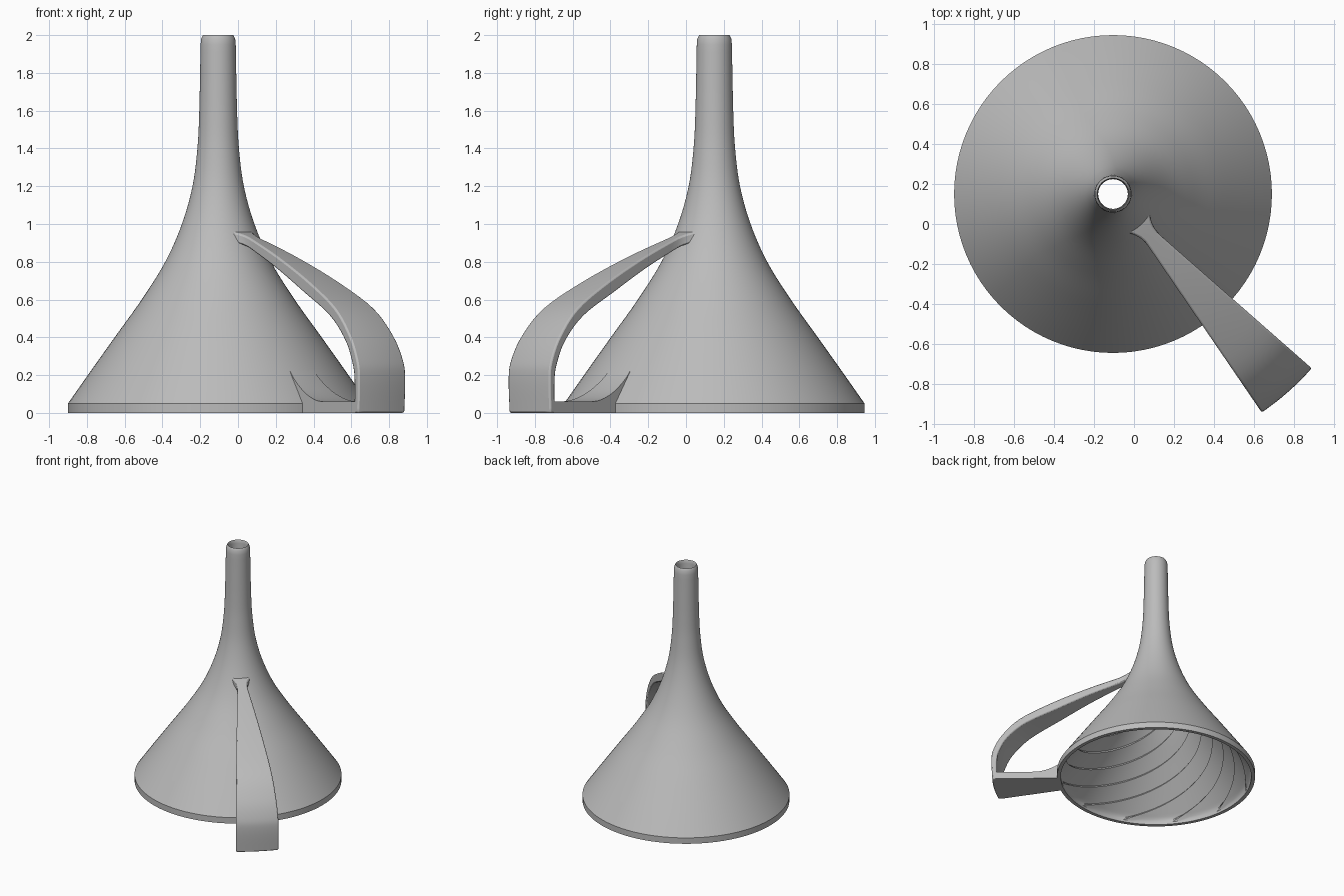
import bpy, bmesh, math

if "Cube" in bpy.data.objects:
    bpy.data.objects.remove(bpy.data.objects["Cube"])

CX, CY = -0.105, 0.15            # funnel axis
AIM = math.radians(-48.5)        # handle direction
SEG, TEETH, SHIFT = 96, 12, 61   # sides, spiral ribs, columns of twist
STEP = 2 * math.pi / SEG

grey = bpy.data.materials.new("grey_plastic")
grey.diffuse_color = (0.5, 0.5, 0.5, 1)
grey.use_nodes = True
grey.node_tree.nodes["Principled BSDF"].inputs["Base Color"].default_value = grey.diffuse_color


def spline(points, n):
    """Catmull-Rom through the points, n samples per span."""
    p = [points[0]] + list(points) + [points[-1]]
    out = []
    for i in range(1, len(p) - 2):
        for k in range(n):
            t = k / n
            out.append(tuple(
                0.5 * (2*b + (c-a)*t + (2*a-5*b+4*c-d)*t*t + (3*b-a-3*c+d)*t**3)
                for a, b, c, d in zip(p[i-1], p[i], p[i+1], p[i+2])))
    return out + [tuple(points[-1])]


def polar(r, a, z):
    return (CX + r * math.cos(a), CY + r * math.sin(a), z)


def finish(bm, name, bevel=0):
    bmesh.ops.recalc_face_normals(bm, faces=bm.faces)
    mesh = bpy.data.meshes.new(name)
    bm.to_mesh(mesh)
    bm.free()
    mesh.materials.append(grey)
    ob = bpy.data.objects.new(name, mesh)
    bpy.context.collection.objects.link(ob)
    bpy.ops.object.select_all(action='DESELECT')
    ob.select_set(True)
    bpy.context.view_layer.objects.active = ob
    if bevel:
        mod = ob.modifiers.new("soft_edges", 'BEVEL')
        mod.width, mod.segments = bevel, 2
        mod.limit_method, mod.angle_limit = 'ANGLE', math.radians(50)
    bpy.ops.object.shade_smooth_by_angle(angle=math.radians(30))
    return ob


# Funnel outer profile as (radius, height)
wall = spline([(.795, .05), (.69, .2), (.548, .4), (.405, .6), (.28, .8),
               (.192, 1), (.136, 1.2), (.11, 1.4), (.1, 1.6), (.093, 1.95)], 6)


def wall_radius(z):
    for (r0, z0), (r1, z1) in zip(wall, wall[1:]):
        if z <= z1:
            return r0 + (r1 - r0) * max(0, (z - z0) / (z1 - z0))
    return wall[-1][0]


# Funnel: smooth shell outside, spiral ribs inside
bm = bmesh.new()
rings = []
for r, z in [(.795, 0)] + wall + [(.09, 1.98), (.083, 1.995), (.08, 2), (.077, 1.995),
                                  (.075, 1.97), (.074, 1.6)]:
    rings.append([bm.verts.new(polar(r, i * STEP, z)) for i in range(SEG)])
for z in (1.4, 1.2, 1.1):
    rings.append([bm.verts.new(polar(wall_radius(z) - .027, i * STEP, z)) for i in range(SEG)])
ROWS = 50
for k in range(ROWS + 1):
    z = 1 - k / ROWS
    depth = .028 * min(1, (1 - z) * 3) * min(1, max(0, (z - .03) / .02))
    ring = []
    for i in range(SEG):
        tooth = (i % (SEG // TEETH)) / (SEG // TEETH - 1)
        a = (i + (1 - z) * SHIFT) * STEP
        ring.append(bm.verts.new(polar(wall_radius(z) - .03 - depth * tooth, a, z)))
    rings.append(ring)
for a, b in zip(rings, rings[1:]):
    for i in range(SEG):
        j = (i + 1) % SEG
        bm.faces.new((a[i], a[j], b[j], b[i]))
# flat bottom rim closes the shell, allowing for the twist
a, b = rings[-1], rings[0]
for i in range(SEG):
    bm.faces.new((a[i], a[(i + 1) % SEG], b[(i + 1 + SHIFT) % SEG], b[(i + SHIFT) % SEG]))
finish(bm, "funnel")


def half_width(r):
    flare = .05 * max(0, (.3 - r) / .1) ** 2
    return .034 + (r - .26) * .125 + flare


def sector_strip(stations, name, bevel, cols=8):
    """Solid strip from (outer r, z, inner r, z) stations, widening with radius."""
    bm = bmesh.new()
    loops = []
    for ro, zo, ri, zi in stations:
        loop = []
        for r, z, order in ((ro, zo, range(cols + 1)), (ri, zi, range(cols, -1, -1))):
            spread = math.asin(half_width(r) / r)
            loop += [bm.verts.new(polar(r, AIM + spread * (2 * c / cols - 1), z)) for c in order]
        loops.append(loop)
    n = len(loops[0])
    for a, b in zip(loops, loops[1:]):
        for i in range(n):
            bm.faces.new((a[i], a[(i + 1) % n], b[(i + 1) % n], b[i]))
    for loop in (loops[0], loops[-1]):
        for c in range(cols):
            bm.faces.new((loop[c], loop[c + 1], loop[n - 2 - c], loop[n - 1 - c]))
    return finish(bm, name, bevel)


# Handle strap: from the neck, out and down to the ground
strap = spline([(.195, .962, .222, .9), (.285, .93, .32, .86), (.56, .825, .545, .765),
                (.847, .695, .79, .645), (1.095, .555, 1.045, .515),
                (1.235, .41, 1.19, .385), (1.305, .28, 1.255, .27),
                (1.322, .18, 1.277, .18), (1.315, 0, 1.277, 0)], 5)
sector_strip(strap, "handle_strap", .01)

# Foot plate joining the strap to the rim, sweeping up the funnel side
top = spline([(.675, .225), (.71, .185), (.765, .14), (.83, .1), (.91, .07),
              (1.0, .06), (1.29, .06)], 4)
foot = [(r, z, .785 + (r - .675) * (1.29 - .785) / (1.29 - .675), 0) for r, z in top]
sector_strip(foot, "handle_foot", 0)
